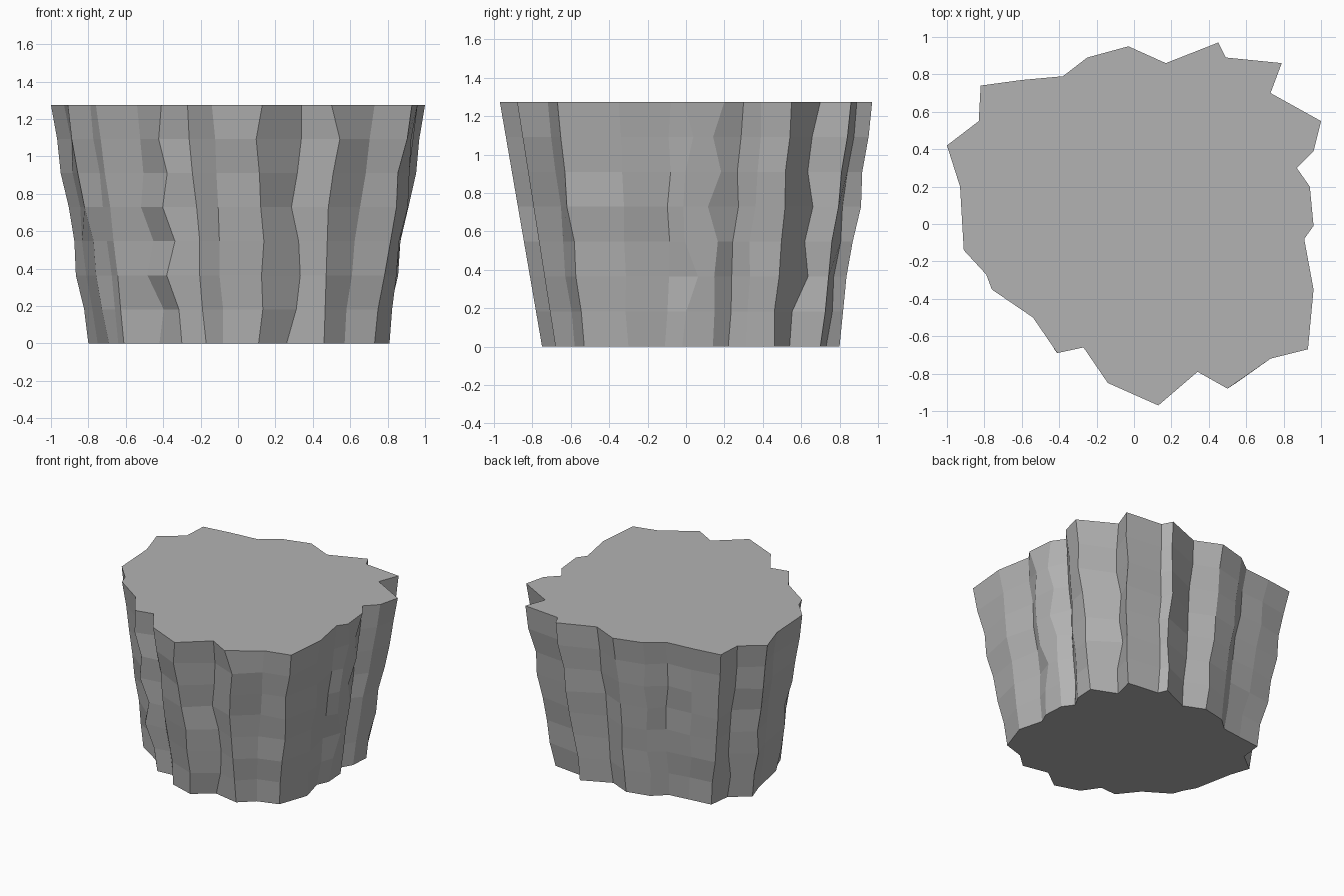
import bpy
import bmesh
import random
from mathutils import Vector

random.seed(4)

if "Cube" in bpy.data.objects:
    bpy.data.objects.remove(bpy.data.objects["Cube"], do_unlink=True)

HEIGHT = 1.275
LAYERS = 7

# Jagged outlines in hundredths of a unit, counter-clockwise from the front ridge
RIM = [
    (13, -97), (34, -79), (50, -88), (73, -72), (93, -67), (96, -35), (91, -8),
    (96, -1), (94, 20), (87, 30), (96, 39), (100, 55), (73, 70), (79, 86),
    (49, 89), (45, 97), (17, 86), (-3, 95), (-25, 89), (-38, 79), (-60, 77),
    (-82, 74), (-83, 55), (-100, 42), (-93, 20), (-91, -14), (-79, -27),
    (-76, -35), (-54, -50), (-41, -69), (-27, -66), (-14, -85),
]
BASE = [
    (11, -75), (26, -64), (46, -68), (57, -58), (73, -53), (81, -30), (76, -11),
    (80, -2), (79, 14), (73, 22), (78, 31), (79, 46), (60, 54), (64, 70),
    (39, 73), (36, 80), (14, 70), (-2, 77), (-20, 73), (-30, 64), (-46, 62),
    (-64, 60), (-66, 43), (-80, 32), (-75, 17), (-69, -13), (-64, -22),
    (-61, -30), (-42, -42), (-30, -57), (-17, -56), (-8, -69),
]

# Sideways drift of the most crooked ridges, upwards: ridge -> (axis, offsets)
DRIFT = {
    0: ("x", (2, 1, 2, 0, -1, -3)),
    1: ("x", (4, 5, 3, -2, 0, 1)),
    2: ("x", (0, 0, 0, 0, 2, 5)),
    7: ("y", (2, 8, 1, 0, 1, 5)),
    8: ("y", (0, -1, 0, -6, 0, -5)),
    12: ("y", (-1, 5, 1, 3, -2, -2)),
    28: ("x", (4, -3, 2, -3, 0, 0)),
    29: ("x", (0, -5, 1, -4, 0, -3)),
}


def flat_material(name, value):
    mat = bpy.data.materials.new(name)
    mat.use_nodes = True
    color = (value, value, value, 1.0)
    mat.diffuse_color = color
    shader = next(n for n in mat.node_tree.nodes if n.type == "BSDF_PRINCIPLED")
    shader.inputs["Base Color"].default_value = color
    shader.inputs["Roughness"].default_value = 1.0
    return mat


def ridge_point(index, layer):
    """Point of one vertical ridge, with weathering between base and rim."""
    t = layer / LAYERS
    point = Vector(BASE[index]).lerp(Vector(RIM[index]), t) / 100
    if 0 < layer < LAYERS:
        if index in DRIFT:
            axis, offsets = DRIFT[index]
            shift = offsets[layer - 1] / 100
            setattr(point, axis, getattr(point, axis) + shift)
        else:
            outward = point.normalized()
            sideways = Vector((-outward.y, outward.x))
            point += sideways * random.uniform(-0.012, 0.012)
            point += outward * random.uniform(-0.015, 0.012)
    return point.to_3d() + Vector((0, 0, HEIGHT * t))


# Rock body: stacked rings joined by flat facets
bm = bmesh.new()
rings = [
    [bm.verts.new(ridge_point(i, layer)) for i in range(len(RIM))]
    for layer in range(LAYERS + 1)
]
for lower, upper in zip(rings, rings[1:]):
    for i in range(len(lower)):
        j = (i + 1) % len(lower)
        bm.faces.new((lower[i], lower[j], upper[j], upper[i]))

# Flat top and underside
bm.faces.new(rings[-1])
bm.faces.new(list(reversed(rings[0])))

mesh = bpy.data.meshes.new("rock_pillar")
bm.to_mesh(mesh)
bm.free()
mesh.materials.append(flat_material("stone_grey", 0.45))
rock = bpy.data.objects.new("rock_pillar", mesh)
bpy.context.collection.objects.link(rock)
